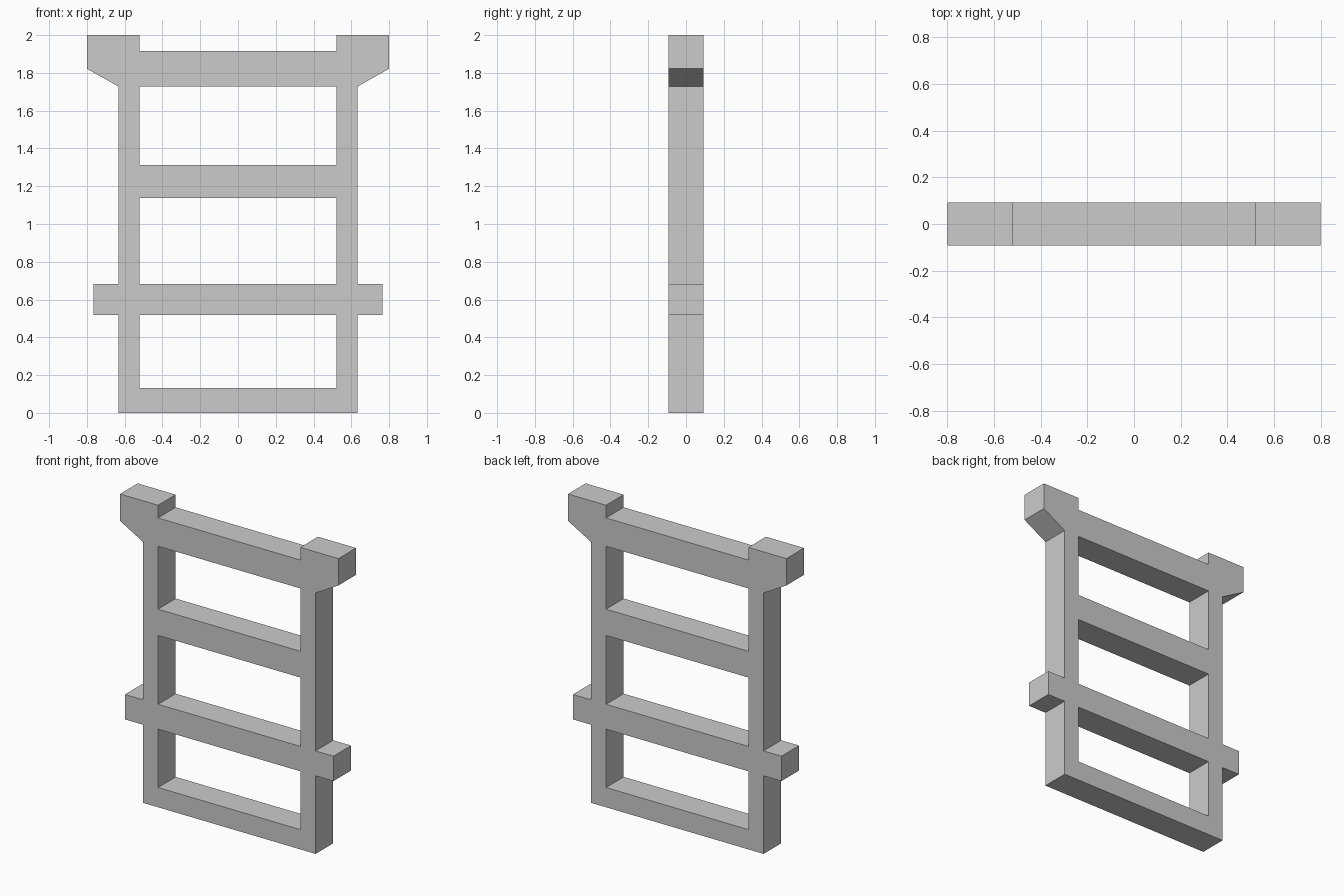
import bpy, bmesh
from mathutils import Vector

if "Cube" in bpy.data.objects:
    bpy.data.objects.remove(bpy.data.objects["Cube"])

HALF_DEPTH = 0.092
INNER = 0.521    # inner face of the posts
OUTER = 0.633    # outer face of the posts

# right half of the outline, bottom to top (x, z)
half = [(OUTER, 0), (OUTER, 0.517), (0.764, 0.517), (0.764, 0.682),
        (OUTER, 0.682), (OUTER, 1.728), (0.8, 1.822), (0.8, 2.0),
        (INNER, 2.0), (INNER, 1.916)]
outline = half + [(-x, z) for x, z in reversed(half)]

# openings between the rails (bottom z, top z)
openings = [(0.131, 0.517), (0.682, 1.138), (1.312, 1.728)]

bm = bmesh.new()


def add_loop(points):
    verts = [bm.verts.new((x, -HALF_DEPTH, z)) for x, z in points]
    for i, v in enumerate(verts):
        bm.edges.new((v, verts[(i + 1) % len(verts)]))


add_loop(outline)
for z0, z1 in openings:
    add_loop([(-INNER, z0), (-INNER, z1), (INNER, z1), (INNER, z0)])

# front face with holes, then pushed back to full depth
bmesh.ops.triangle_fill(bm, edges=bm.edges[:], use_beauty=True,
                        use_dissolve=False, normal=Vector((0, -1, 0)))
ext = bmesh.ops.extrude_face_region(bm, geom=bm.faces[:], use_keep_orig=True)
moved = [g for g in ext["geom"] if isinstance(g, bmesh.types.BMVert)]
bmesh.ops.translate(bm, verts=moved, vec=(0, 2 * HALF_DEPTH, 0))
bmesh.ops.recalc_face_normals(bm, faces=bm.faces[:])

mesh = bpy.data.meshes.new("ladder_frame")
bm.to_mesh(mesh)
bm.free()
frame = bpy.data.objects.new("ladder_frame", mesh)
bpy.context.collection.objects.link(frame)
